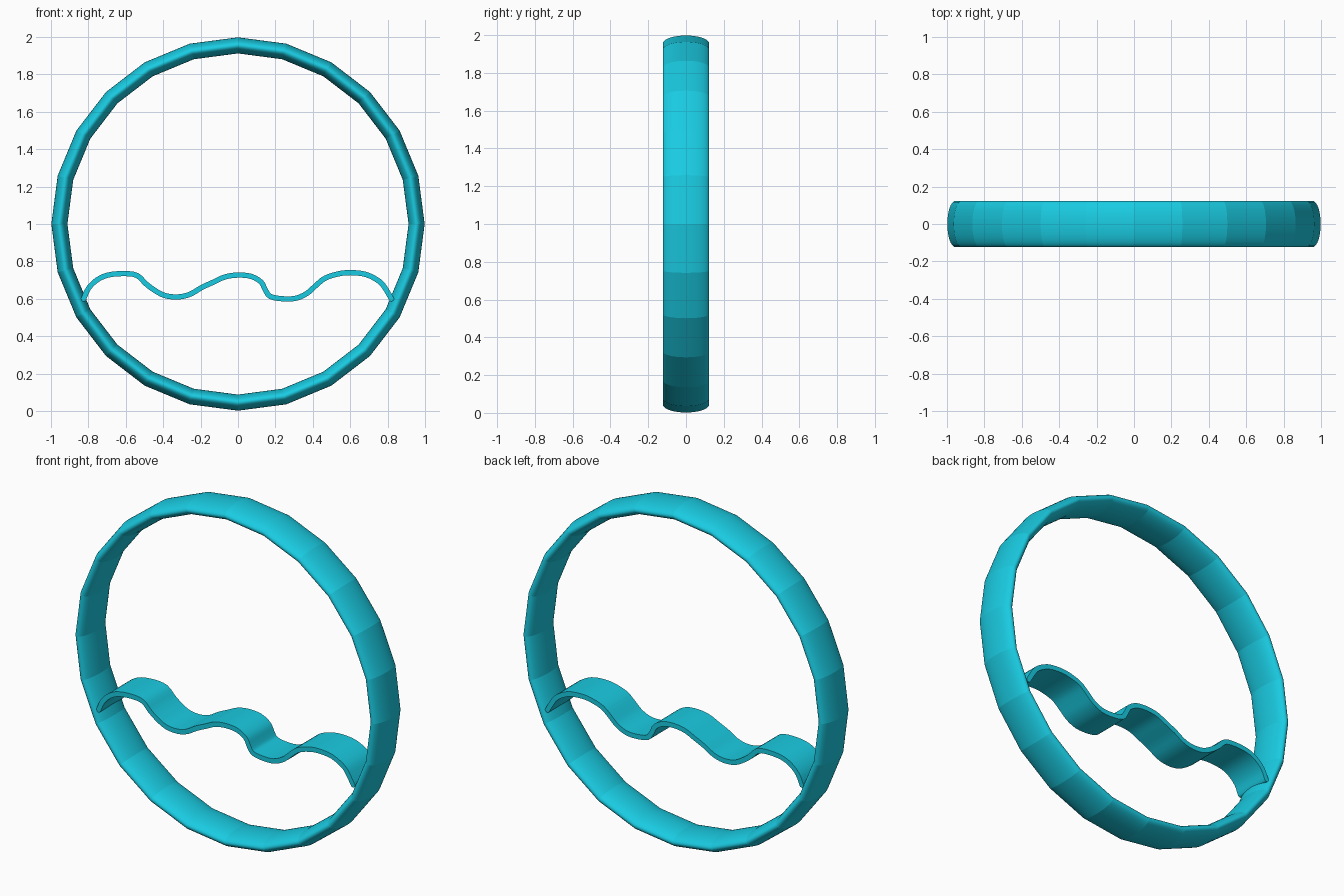
import bpy, bmesh, math
from mathutils import Vector

if "Cube" in bpy.data.objects:
    bpy.data.objects.remove(bpy.data.objects["Cube"])

mat = bpy.data.materials.new("cyan")
mat.diffuse_color = (0.01, 0.60, 0.76, 1)
mat.use_nodes = True
mat.node_tree.nodes["Principled BSDF"].inputs["Base Color"].default_value = mat.diffuse_color


def make_object(name, bm):
    bmesh.ops.recalc_face_normals(bm, faces=bm.faces[:])
    me = bpy.data.meshes.new(name)
    bm.to_mesh(me)
    bm.free()
    me.materials.append(mat)
    ob = bpy.data.objects.new(name, me)
    bpy.context.collection.objects.link(ob)
    return ob


# Ring: 24 straight segments with a flattened elliptical section
SEG, SIDES = 24, 40
R, THICK, HALF_W = 0.955, 0.043, 0.123
bm = bmesh.new()
rings = []
for i in range(SEG):
    a = 2 * math.pi * i / SEG
    loop = []
    for j in range(SIDES):
        b = 2 * math.pi * j / SIDES
        r = R + THICK * math.cos(b)
        loop.append(bm.verts.new((r * math.sin(a), HALF_W * math.sin(b), 1 + r * math.cos(a))))
    rings.append(loop)
for i in range(SEG):
    p, q = rings[i], rings[(i + 1) % SEG]
    for j in range(SIDES):
        k = (j + 1) % SIDES
        bm.faces.new((p[j], p[k], q[k], q[j])).smooth = True
# Keep the joints between segments crisp
for loop in rings:
    for j in range(SIDES):
        bm.edges.get((loop[j], loop[(j + 1) % SIDES])).smooth = False
make_object("ring", bm)

# Wave: centre line (x, z) of the ribbon inside the ring
path = [(-.825, .60), (-.80, .655), (-.755, .70), (-.695, .727), (-.61, .735),
        (-.54, .725), (-.492, .68), (-.445, .645), (-.39, .617), (-.32, .61),
        (-.255, .625), (-.195, .66), (-.13, .69), (-.07, .717), (0, .727),
        (.07, .72), (.123, .69), (.145, .65), (.172, .613), (.24, .60),
        (.31, .603), (.37, .63), (.415, .67), (.465, .71), (.535, .733),
        (.60, .74), (.685, .73), (.76, .69), (.797, .64), (.82, .60)]
pts = [Vector(p) for p in path]
ext = [2 * pts[0] - pts[1]] + pts + [2 * pts[-1] - pts[-2]]

# Smooth the centre line with a Catmull-Rom spline
line = []
for i in range(1, len(ext) - 2):
    p0, p1, p2, p3 = ext[i - 1:i + 3]
    for s in range(3):
        t = s / 3
        line.append(0.5 * (2 * p1 + (p2 - p0) * t + (2 * p0 - 5 * p1 + 4 * p2 - p3) * t * t
                           + (3 * p1 - p0 - 3 * p2 + p3) * t ** 3))
line.append(pts[-1])

# Offset to both sides, with rounded ends
H, DEPTH = 0.014, 0.11
upper, lower = [], []
for i, c in enumerate(line):
    t = (line[min(i + 1, len(line) - 1)] - line[max(i - 1, 0)]).normalized()
    n = Vector((-t.y, t.x))
    upper.append(c + n * H)
    lower.append(c - n * H)


def end_cap(c, start):
    d = start - c
    out = []
    for k in range(1, 6):
        a = -math.pi * k / 6
        out.append(c + Vector((d.x * math.cos(a) - d.y * math.sin(a),
                               d.x * math.sin(a) + d.y * math.cos(a))))
    return out


outline = upper + end_cap(line[-1], upper[-1]) + lower[::-1] + end_cap(line[0], lower[0])
bm = bmesh.new()
front = [bm.verts.new((p.x, -DEPTH, p.y)) for p in outline]
back = [bm.verts.new((p.x, DEPTH, p.y)) for p in outline]
bm.faces.new(front)
bm.faces.new(back[::-1])
n = len(outline)
for i in range(n):
    k = (i + 1) % n
    bm.faces.new((front[i], back[i], back[k], front[k]))
wave = make_object("wave_ribbon", bm)
bpy.context.view_layer.objects.active = wave
wave.select_set(True)
bpy.ops.object.shade_smooth_by_angle(angle=math.radians(35))
